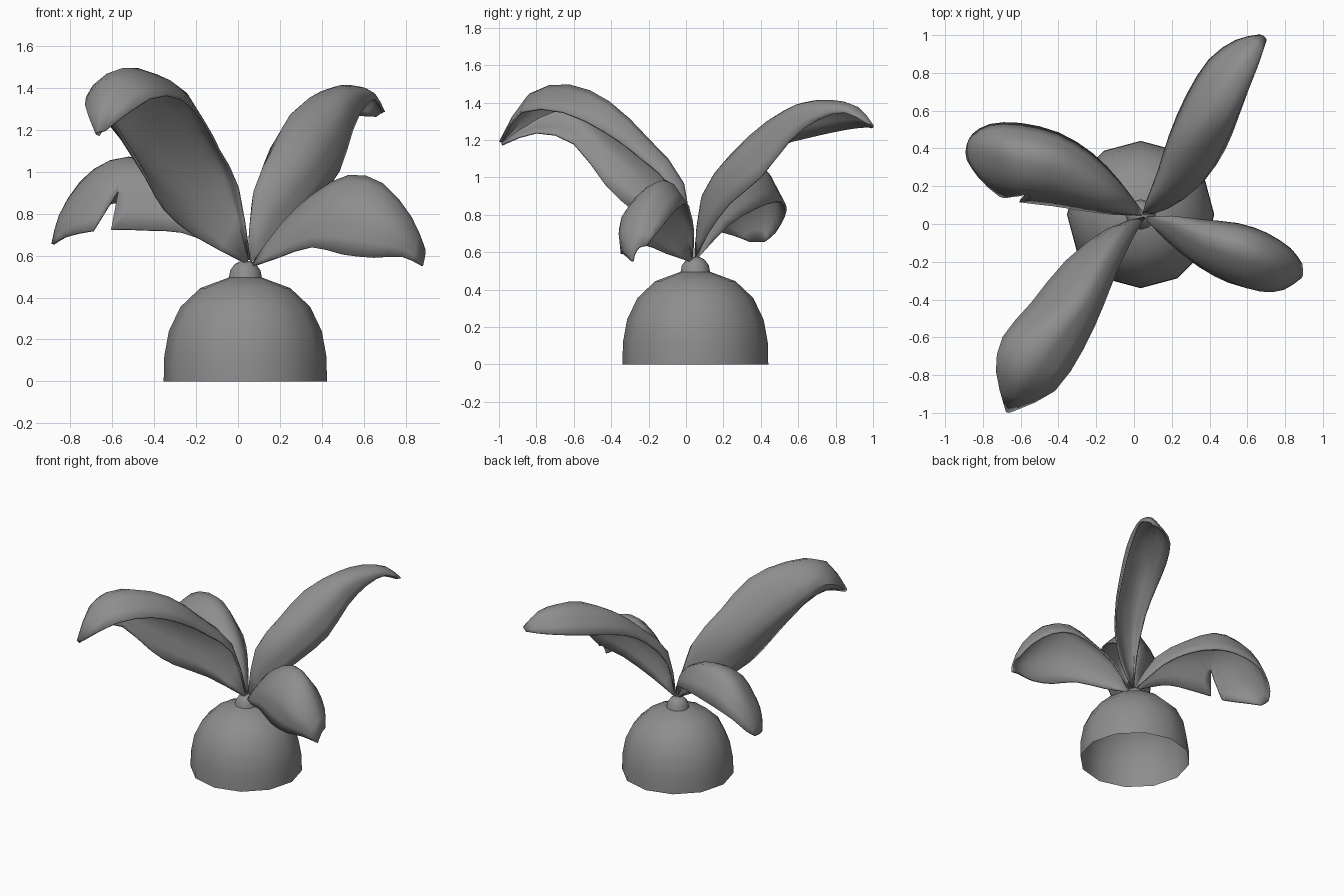
import bpy, bmesh, math
from mathutils import Vector

grey = bpy.data.materials.new("plain_grey")
grey.diffuse_color = (0.27, 0.27, 0.27, 1)


def finish(obj, angle=50):
    obj.data.materials.append(grey)
    bpy.ops.object.select_all(action='DESELECT')
    obj.select_set(True)
    bpy.context.view_layer.objects.active = obj
    bpy.ops.object.shade_smooth_by_angle(angle=math.radians(angle))


def new_object(name, bm):
    mesh = bpy.data.meshes.new(name)
    bm.to_mesh(mesh)
    bm.free()
    obj = bpy.data.objects.new(name, mesh)
    bpy.context.collection.objects.link(obj)
    return obj


def lathe(name, profile, centre, sides):
    """Turn a (radius, height) profile and cap its top."""
    bm = bmesh.new()
    rings = []
    for r, z in profile:
        ring = []
        for i in range(sides):
            a = math.tau * i / sides
            ring.append(bm.verts.new((centre[0] + r * math.cos(a), centre[1] + r * math.sin(a), z)))
        rings.append(ring)
    for lo, hi in zip(rings, rings[1:]):
        for i in range(sides):
            j = (i + 1) % sides
            bm.faces.new((lo[i], lo[j], hi[j], hi[i]))
    bm.faces.new(rings[-1])
    obj = new_object(name, bm)
    finish(obj, 45)
    return obj


def smooth_path(pts, steps):
    """Catmull-Rom curve through the points."""
    p = [2 * pts[0] - pts[1]] + pts + [2 * pts[-1] - pts[-2]]
    out = []
    for i in range(1, len(p) - 2):
        a, b, c, d = p[i - 1:i + 3]
        for s in range(steps):
            t = s / steps
            out.append(0.5 * (2 * b + (c - a) * t + (2 * a - 5 * b + 4 * c - d) * t * t
                              + (3 * b - a - 3 * c + d) * t ** 3))
    return out + [pts[-1]]


def cut_notch(bm, left, right, apex, y_max):
    """Remove the wedge below apex, between two points given as (x, z)."""
    planes = []
    for foot, side in ((left, 1), (right, -1)):
        dx, dz = apex[0] - foot[0], apex[1] - foot[1]
        co, no = Vector((apex[0], 0, apex[1])), Vector((dz, 0, -dx)) * side
        planes.append((co, no))
        near = [f for f in bm.faces if f.calc_center_median().y < y_max and -0.8 < f.calc_center_median().x < -0.5]
        geom = near + list({e for f in near for e in f.edges}) + list({v for f in near for v in f.verts})
        bmesh.ops.bisect_plane(bm, geom=geom, plane_co=co, plane_no=no)
    gone = [f for f in bm.faces if f.calc_center_median().y < y_max
            and f.calc_center_median().z < apex[1]
            and all((f.calc_center_median() - co).dot(no) > 0 for co, no in planes)]
    bmesh.ops.delete(bm, geom=gone, context='FACES')


def leaf(name, base, sections, notch=None):
    """Loft a thin curled blade from four-point cross-sections, starting at its base."""
    base = Vector(base)
    sections = [[Vector(p) for p in s] for s in sections]
    sections.insert(0, [base.lerp(p, 0.08) for p in sections[0]])
    rails = [smooth_path(list(r), 2) for r in zip(*sections)]
    rows = [smooth_path(list(r), 3) for r in zip(*rails)]
    bm = bmesh.new()
    grid = [[bm.verts.new(p) for p in row] for row in rows]
    for r0, r1 in zip(grid, grid[1:]):
        for i in range(len(r0) - 1):
            bm.faces.new((r0[i], r0[i + 1], r1[i + 1], r1[i]))
    # Outer side of the blade faces up
    bm.normal_update()
    if sum(f.normal.z * f.calc_area() for f in bm.faces) < 0:
        bmesh.ops.reverse_faces(bm, faces=bm.faces)
    if notch:
        cut_notch(bm, *notch)
    obj = new_object(name, bm)
    mod = obj.modifiers.new("thickness", 'SOLIDIFY')
    mod.thickness = 0.012
    mod.offset = 0
    finish(obj)
    return obj


# Rounded hollow bulb and the small neck on top
CENTRE = (0.035, 0.05)
lathe("bulb", [(0.39, 0), (0.387, 0.12), (0.365, 0.24), (0.31, 0.355), (0.215, 0.445), (0.08, 0.495)], CENTRE, 12)
lathe("neck", [(0.08, 0.49), (0.072, 0.53), (0.05, 0.56), (0.02, 0.575)], CENTRE, 12)

# Long leaf reaching to the front left
leaf("front_left_leaf", (0.06, 0.035, 0.55), [
    [(-0.2, -0.08, 0.69), (-0.14, -0.03, 0.84), (-0.06, -0.015, 0.965), (0.0, -0.06, 0.92)],
    [(-0.35, -0.28, 0.82), (-0.36, -0.2, 1.04), (-0.19, -0.2, 1.2), (-0.09, -0.24, 1.1)],
    [(-0.43, -0.43, 0.96), (-0.54, -0.42, 1.22), (-0.3, -0.41, 1.4), (-0.165, -0.43, 1.24)],
    [(-0.56, -0.6, 1.18), (-0.69, -0.6, 1.36), (-0.48, -0.62, 1.49), (-0.27, -0.66, 1.35)],
    [(-0.61, -0.8, 1.24), (-0.725, -0.78, 1.32), (-0.61, -0.83, 1.445), (-0.42, -0.88, 1.35)],
    [(-0.66, -0.985, 1.175), (-0.675, -0.985, 1.185), (-0.665, -0.995, 1.19), (-0.635, -0.985, 1.195)],
])

# Long leaf reaching to the back right
leaf("back_right_leaf", (0.05, 0.05, 0.56), [
    [(0.07, 0.12, 0.84), (0.09, 0.1, 0.92), (0.16, 0.08, 0.83), (0.215, 0.115, 0.7)],
    [(0.13, 0.28, 1.04), (0.2, 0.26, 1.13), (0.32, 0.2, 1.04), (0.37, 0.235, 0.86)],
    [(0.19, 0.47, 1.16), (0.29, 0.45, 1.3), (0.44, 0.4, 1.22), (0.48, 0.4, 1.0)],
    [(0.28, 0.68, 1.22), (0.4, 0.64, 1.38), (0.52, 0.57, 1.36), (0.545, 0.56, 1.2)],
    [(0.4, 0.87, 1.26), (0.5, 0.8, 1.4), (0.595, 0.73, 1.385), (0.6, 0.71, 1.31)],
    [(0.54, 0.97, 1.27), (0.61, 0.92, 1.37), (0.65, 0.86, 1.37), (0.655, 0.85, 1.345)],
    [(0.66, 0.998, 1.265), (0.68, 0.995, 1.28), (0.695, 0.98, 1.285), (0.695, 0.97, 1.285)],
])

# Short leaf reaching to the right
leaf("right_leaf", (0.06, 0.035, 0.545), [
    [(0.19, -0.1, 0.59), (0.2, -0.08, 0.68), (0.21, 0.0, 0.75), (0.2, 0.04, 0.71)],
    [(0.35, -0.225, 0.64), (0.35, -0.2, 0.78), (0.36, -0.07, 0.89), (0.36, 0.02, 0.81)],
    [(0.5, -0.305, 0.605), (0.52, -0.285, 0.835), (0.53, -0.11, 0.98), (0.55, 0.0, 0.86)],
    [(0.65, -0.34, 0.59), (0.68, -0.34, 0.785), (0.69, -0.175, 0.94), (0.7, -0.05, 0.83)],
    [(0.78, -0.335, 0.595), (0.8, -0.335, 0.7), (0.825, -0.235, 0.78), (0.825, -0.13, 0.735)],
    [(0.88, -0.285, 0.55), (0.888, -0.275, 0.59), (0.89, -0.25, 0.625), (0.885, -0.21, 0.635)],
])

# Short leaf reaching to the left, with a torn notch in its front edge
leaf("left_leaf", (0.05, 0.05, 0.555), [
    [(-0.12, 0.055, 0.65), (-0.1, 0.08, 0.8), (-0.08, 0.16, 0.83), (-0.08, 0.225, 0.74)],
    [(-0.27, 0.075, 0.71), (-0.27, 0.13, 0.91), (-0.25, 0.27, 0.97), (-0.22, 0.37, 0.83)],
    [(-0.43, 0.1, 0.72), (-0.46, 0.18, 0.97), (-0.43, 0.37, 1.06), (-0.4, 0.48, 0.87)],
    [(-0.6, 0.12, 0.725), (-0.62, 0.2, 0.96), (-0.61, 0.4, 1.05), (-0.6, 0.53, 0.85)],
    [(-0.71, 0.15, 0.715), (-0.75, 0.24, 0.86), (-0.75, 0.42, 0.95), (-0.76, 0.525, 0.79)],
    [(-0.82, 0.25, 0.69), (-0.84, 0.3, 0.77), (-0.85, 0.41, 0.79), (-0.85, 0.475, 0.7)],
    [(-0.88, 0.34, 0.655), (-0.885, 0.37, 0.655), (-0.885, 0.39, 0.655), (-0.88, 0.42, 0.655)],
], notch=((-0.69, 0.72), (-0.605, 0.725), (-0.57, 0.91), 0.33))
